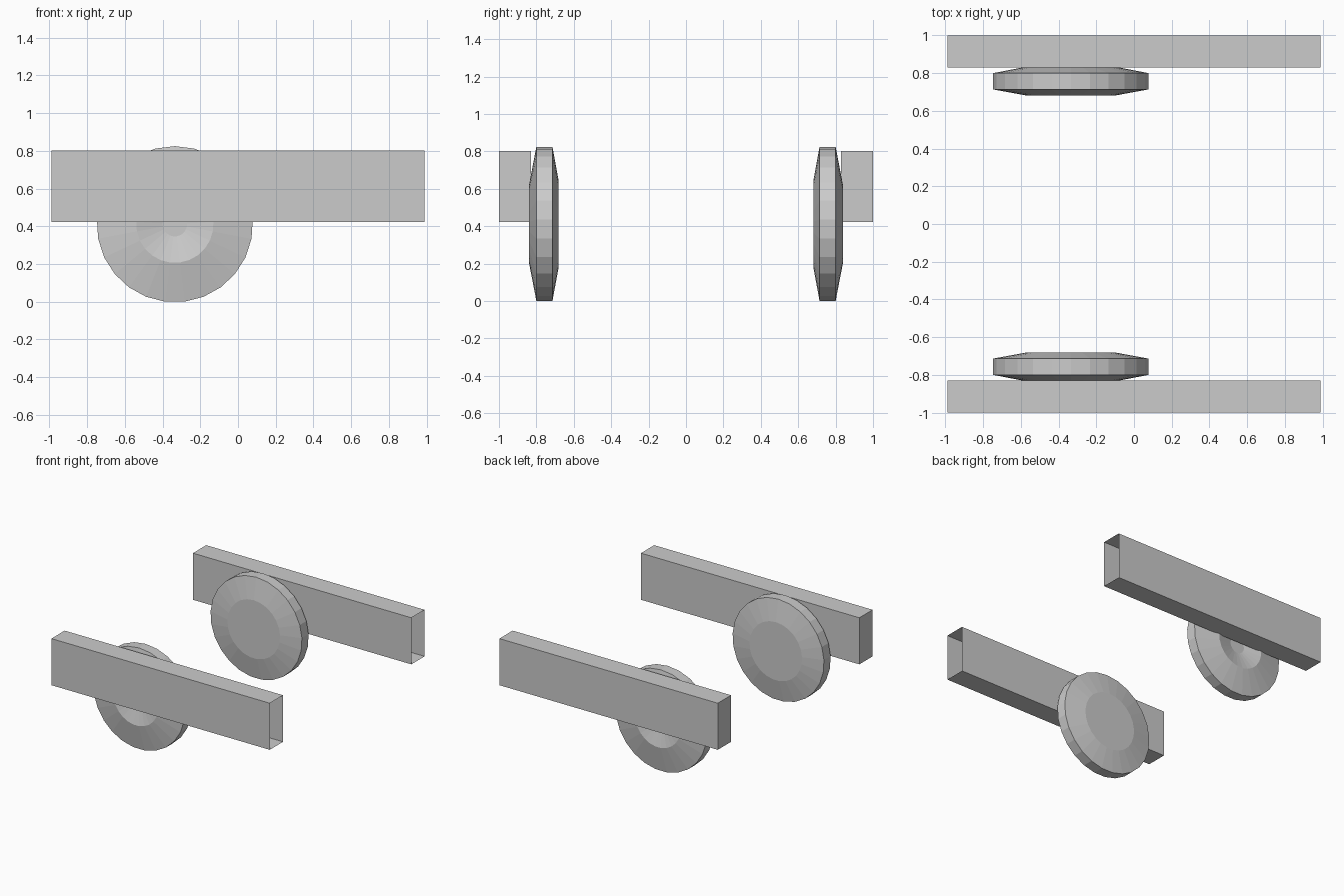
import bpy
from math import sin, cos, tau

if "Cube" in bpy.data.objects:
    bpy.data.objects.remove(bpy.data.objects["Cube"])


def add_part(name, verts, faces):
    """Create a flat-shaded object and mirror it to the other side (across y = 0)."""
    mesh = bpy.data.meshes.new(name)
    mesh.from_pydata(verts, [], faces)
    obj = bpy.data.objects.new(name, mesh)
    bpy.context.collection.objects.link(obj)
    mod = obj.modifiers.new("mirror", 'MIRROR')
    mod.use_axis = (False, True, False)
    return obj


# Side beams: thin-skinned box, closed at -x and open at +x
X, Y0, Y1, Z0, Z1 = 0.988, -1.0, -0.829, 0.422, 0.803
section = [(Y0, Z0), (Y1, Z0), (Y1, Z1), (Y0, Z1)]
verts = [(x, y, z) for x in (-X, X) for y, z in section]
faces = [(i, i + 4, (i + 1) % 4 + 4, (i + 1) % 4) for i in range(4)]
add_part("side_beam", verts, [tuple(reversed(f)) for f in faces] + [(0, 1, 2, 3)])

# Wheels: 25-sided profile (radius, y) from the dished outer hub to the flat inner face
SIDES, CX, CZ = 25, -0.335, 0.411
profile = [(0.065, -0.805), (0.205, -0.84), (0.414, -0.80),
           (0.414, -0.714), (0.238, -0.682)]
verts = [(CX + r * sin(tau * i / SIDES), y, CZ + r * cos(tau * i / SIDES))
         for r, y in profile for i in range(SIDES)]
faces = []
for k in range(len(profile) - 1):
    for i in range(SIDES):
        a, b = k * SIDES + i, k * SIDES + (i + 1) % SIDES
        faces.append((a, b, b + SIDES, a + SIDES))
last = (len(profile) - 1) * SIDES
faces.append(tuple(reversed(range(SIDES))))
faces.append(tuple(range(last, last + SIDES)))
wheel = add_part("wheel", verts, faces)

# Consistent outward normals on the closed wheel
import bmesh
bm = bmesh.new()
bm.from_mesh(wheel.data)
bmesh.ops.recalc_face_normals(bm, faces=bm.faces)
bm.to_mesh(wheel.data)
bm.free()
